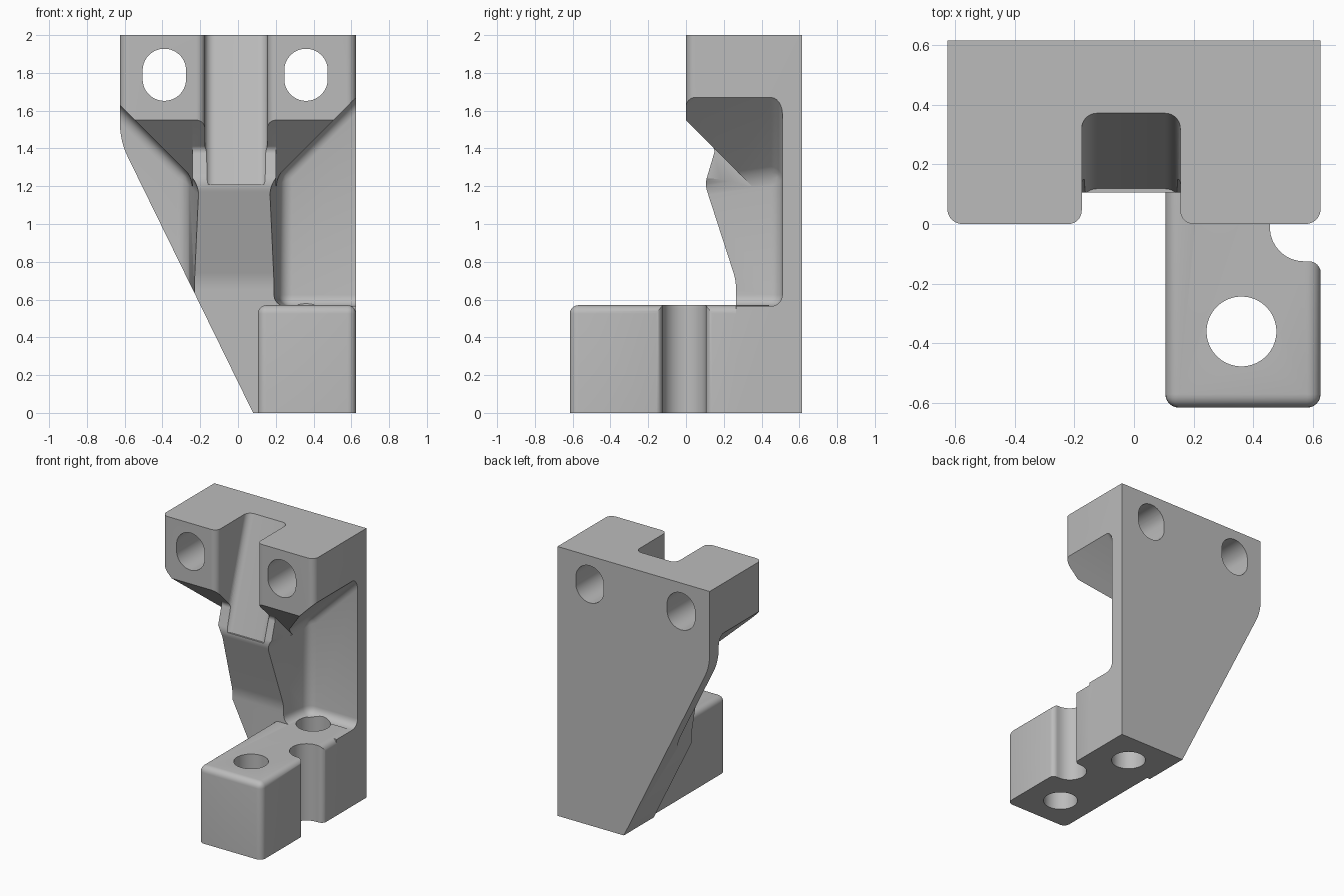
import bpy, bmesh, math
from mathutils import Vector

cube = bpy.data.objects.get("Cube")
if cube:
    bpy.data.objects.remove(cube)

grey = bpy.data.materials.new("plain grey")
grey.use_nodes = True
colour = (0.5, 0.5, 0.5, 1)
grey.diffuse_color = colour
grey.node_tree.nodes["Principled BSDF"].inputs["Base Color"].default_value = colour


def rounded(points, steps=8):
    """Turn (u, v, radius) corners into a polygon with arcs."""
    out = []
    for i, (u, v, r) in enumerate(points):
        p = Vector((u, v))
        if r == 0:
            out.append(p)
            continue
        a = (Vector(points[i - 1][:2]) - p).normalized()
        b = (Vector(points[(i + 1) % len(points)][:2]) - p).normalized()
        half = a.angle(b) / 2
        centre = p + (a + b).normalized() * r / math.sin(half)
        start, end = [p + d * r / math.tan(half) - centre for d in (a, b)]
        sweep = start.angle(end)
        for k in range(steps + 1):
            t = sweep * k / steps
            out.append(centre + (start * math.sin(sweep - t) + end * math.sin(t)) / math.sin(sweep))
    return out


def place(axis, p, w):
    u, v = p
    return {"x": (w, u, v), "y": (u, w, v), "z": (u, v, w)}[axis]


def loft(name, axis, first, w0, w1, second=None, bevel=None, radius=0.0):
    """Solid between two matching outlines; bevel is a rule on edge midpoints."""
    bm = bmesh.new()
    a = [bm.verts.new(place(axis, p, w0)) for p in first]
    b = [bm.verts.new(place(axis, p, w1)) for p in (second or first)]
    bm.faces.new(a)
    bm.faces.new(b)
    for i in range(len(a)):
        bm.faces.new((a[i - 1], a[i], b[i], b[i - 1]))
    bmesh.ops.recalc_face_normals(bm, faces=bm.faces)
    if bevel:
        edges = [e for e in bm.edges if bevel((e.verts[0].co + e.verts[1].co) / 2)]
        bmesh.ops.bevel(bm, geom=edges, offset=radius, segments=6, profile=0.5, affect="EDGES")
    mesh = bpy.data.meshes.new(name)
    bm.to_mesh(mesh)
    bm.free()
    obj = bpy.data.objects.new(name, mesh)
    bpy.context.collection.objects.link(obj)
    return obj


def combine(target, tool, operation):
    mod = target.modifiers.new(operation, "BOOLEAN")
    mod.operation, mod.solver, mod.object = operation, "EXACT", tool
    bpy.context.view_layer.objects.active = target
    bpy.ops.object.modifier_apply(modifier=mod.name)
    bpy.data.objects.remove(tool)


# Body: back outline, trimmed by the side profile and the rounded plan
outline = rounded([(-0.625, 2, 0), (0.625, 2, 0), (0.625, 0, 0), (0.08, 0, 0), (-0.625, 1.44, 0.4)])
side = rounded([(0.7, -0.1, 0), (0.265, -0.1, 0), (0.265, 0.7, 0.3), (0.1, 1.21, 0.12),
                (0.155, 1.395, 0.04), (0, 1.55, 0), (0, 2.1, 0), (0.7, 2.1, 0)])
plan = rounded([(-0.625, 0, 0.05), (0.625, 0, 0.05), (0.625, 0.8, 0), (-0.625, 0.8, 0)])
bracket = loft("bracket", "y", outline, -0.1, 0.615)
combine(bracket, loft("side_profile", "x", side, -0.8, 0.8), "INTERSECT")
combine(bracket, loft("plan_profile", "z", plan, -0.2, 2.2), "INTERSECT")

# Pockets either side of the rib, with filleted floors, and chamfers under the lugs
for sign, shift in ((1, 0), (-1, -0.04)):
    def pocket(inner):
        pts = [(inner, 0.565), (0.8, 0.565), (0.8, 1.845), (inner, 1.045 + inner)]
        return [(sign * x + shift, z) for x, z in pts]
    combine(bracket, loft("pocket", "y", pocket(0.11), -0.3, 0.51, pocket(0.225),
                          lambda m: abs(m.x) < 0.7 and m.y > -0.2, 0.06), "DIFFERENCE")
    under = [(-0.1, 1.65), (0.35, 1.2), (-0.1, 1.2)]
    combine(bracket, loft("lug_chamfer", "x", under, sign * 0.2 + shift, sign * 0.8 + shift), "DIFFERENCE")


# Sloping slot between the lugs
def slot(floor):
    return rounded([(-0.23, -0.1, 0), (-0.23, 0, 0), (-0.175, 0, 0.045), (-0.175, floor, 0.05),
                    (0.155, floor, 0.05), (0.155, 0, 0.045), (0.21, 0, 0), (0.21, -0.1, 0)])


def slot_floor(z):
    return 0.115 + (z - 1.2) * 0.32


combine(bracket, loft("slot", "z", slot(slot_floor(1.21)), 1.21, 2.1, slot(slot_floor(2.1))), "DIFFERENCE")

# Foot block with rounded upper edges and a side notch
foot = loft("foot", "z", [(0.105, -0.615), (0.625, -0.615), (0.625, 0.44), (0.105, 0.44)], 0, 0.57,
            bevel=lambda m: m.y < 0.4 and m.z > 0.5 or m.y < -0.6 and m.z > 0.1, radius=0.045)
notch = rounded([(0.8, -0.17, 0), (0.626, -0.17, 0), (0.626, -0.125, 0.04), (0.455, -0.125, 0.114),
                 (0.455, 0.105, 0.114), (0.626, 0.105, 0.04), (0.626, 0.15, 0), (0.8, 0.15, 0)])
combine(foot, loft("notch", "z", notch, -0.1, 0.7), "DIFFERENCE")
combine(bracket, foot, "UNION")


# Vertical bolt holes, the rear one tapering into the pocket fillet
def ring(cx, cy, r, stretch=0.0, n=48):
    angles = [math.tau * (k + 0.5) / n for k in range(n)]
    return [(cx + r * math.cos(t), cy + r * math.sin(t) + math.copysign(stretch, math.sin(t))) for t in angles]


for y in (-0.36, 0.37):
    combine(bracket, loft("foot_hole", "z", ring(0.36, y, 0.117), -0.1, 0.6), "DIFFERENCE")
combine(bracket, loft("hole_relief", "z", ring(0.36, 0.37, 0.117), 0.59, 0.68, ring(0.36, 0.37, 0.08)), "DIFFERENCE")

# Elongated mounting holes through the lugs
for x in (-0.39, 0.36):
    combine(bracket, loft("lug_hole", "y", ring(x, 1.79, 0.115, 0.023), -0.2, 0.8), "DIFFERENCE")

bracket.data.materials.clear()
bracket.data.materials.append(grey)
for face in bracket.data.polygons:
    face.material_index = 0
bpy.ops.object.select_all(action="DESELECT")
bracket.select_set(True)
bpy.context.view_layer.objects.active = bracket
bpy.ops.object.shade_smooth_by_angle(angle=math.radians(30))
